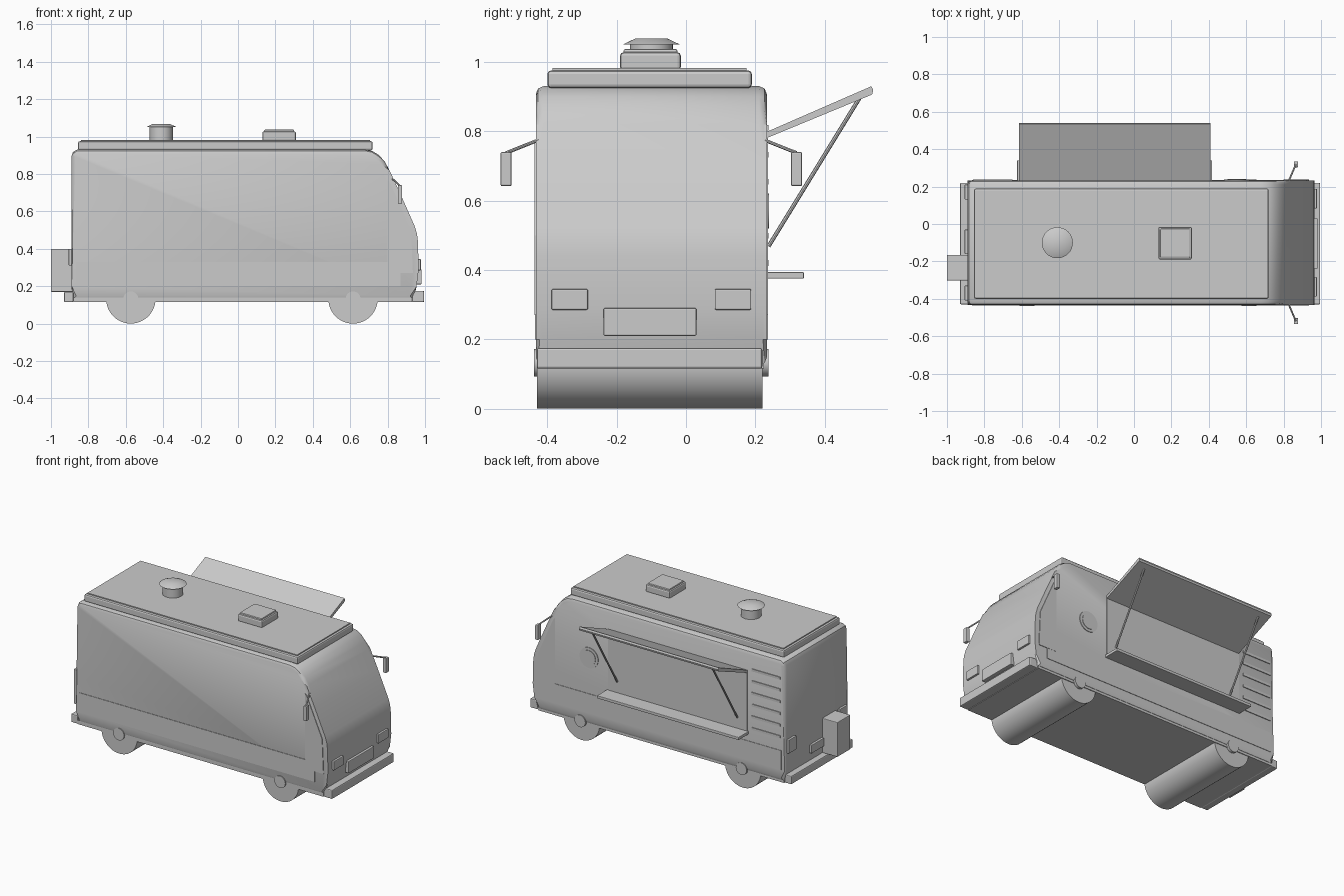
import bpy, bmesh, math
from mathutils import Vector

if "Cube" in bpy.data.objects:
    bpy.data.objects.remove(bpy.data.objects["Cube"])

YC = -0.10  # centre line of the truck body
grey = bpy.data.materials.new("light_grey")
grey.diffuse_color = (0.6, 0.6, 0.6, 1)
grey.use_nodes = True
grey.node_tree.nodes["Principled BSDF"].inputs["Base Color"].default_value = grey.diffuse_color


def finish(bm, name, bevel=0, segs=2, smooth=False):
    bmesh.ops.recalc_face_normals(bm, faces=bm.faces)
    me = bpy.data.meshes.new(name)
    bm.to_mesh(me)
    bm.free()
    me.materials.append(grey)
    ob = bpy.data.objects.new(name, me)
    bpy.context.collection.objects.link(ob)
    if bevel:
        m = ob.modifiers.new("bevel", 'BEVEL')
        m.width, m.segments = bevel, segs
    if smooth:
        bpy.ops.object.select_all(action='DESELECT')
        ob.select_set(True)
        bpy.context.view_layer.objects.active = ob
        bpy.ops.object.shade_smooth_by_angle(angle=math.radians(30))
    return ob


def box(name, x, y, z, bevel=0):
    bm = bmesh.new()
    bmesh.ops.create_cube(bm, size=1)
    for v in bm.verts:
        v.co = [r[0] + (c + 0.5) * (r[1] - r[0]) for c, r in zip(v.co, (x, y, z))]
    return finish(bm, name, bevel)


def prism(name, pts, lo, hi, axis='y', cap_bevel=0, smooth=False):
    """Extrude a 2D outline along y (outline in x,z) or x (outline in y,z)."""
    bm = bmesh.new()
    at = lambda a, b, d: (a, d, b) if axis == 'y' else (d, a, b)
    rings = [[bm.verts.new(at(a, b, d)) for a, b in pts] for d in (lo, hi)]
    caps = [bm.faces.new(r) for r in rings]
    n = len(pts)
    for i in range(n):
        j = (i + 1) % n
        bm.faces.new((rings[0][i], rings[0][j], rings[1][j], rings[1][i]))
    if cap_bevel:
        edges = list({e for f in caps for e in f.edges})
        bmesh.ops.bevel(bm, geom=edges, offset=cap_bevel, segments=2,
                        profile=0.5, affect='EDGES')
    return finish(bm, name, smooth=smooth)


def rod(name, a, b, r, r2=None, n=32):
    """Cylinder or cone from a to b."""
    a, b = Vector(a), Vector(b)
    bm = bmesh.new()
    bmesh.ops.create_cone(bm, cap_ends=True, segments=n, radius1=r,
                          radius2=r if r2 is None else r2, depth=(b - a).length)
    q = Vector((0, 0, 1)).rotation_difference(b - a)
    for v in bm.verts:
        v.co = q @ v.co + (a + b) / 2
    return finish(bm, name, smooth=True)


# body shell with rounded side edges
body = [(-0.885, 0.125), (-0.89, 0.20), (-0.89, 0.895), (-0.882, 0.918), (-0.86, 0.93),
        (0.68, 0.93), (0.72, 0.922), (0.755, 0.90), (0.785, 0.865), (0.81, 0.82),
        (0.87, 0.69), (0.945, 0.52), (0.957, 0.48), (0.962, 0.44), (0.966, 0.29),
        (0.955, 0.20), (0.938, 0.125)]
prism("body", body, YC - 0.333, YC + 0.333, cap_bevel=0.022, smooth=True)
box("chassis", (-0.88, 0.93), (-0.43, 0.225), (0.115, 0.14))

# roof, hatch and chimney
box("roof_cap", (-0.855, 0.72), (-0.40, 0.19), (0.925, 0.975), 0.01)
box("roof_panel", (-0.84, 0.705), (-0.385, 0.175), (0.97, 0.982))
box("hatch_base", (0.13, 0.31), (-0.19, -0.015), (0.975, 1.028), 0.01)
box("hatch_lid", (0.14, 0.30), (-0.18, -0.025), (1.02, 1.037), 0.005)
rod("chimney", (-0.41, YC, 0.975), (-0.41, YC, 1.052), 0.062)
rod("chimney_cap", (-0.41, YC, 1.05), (-0.41, YC, 1.068), 0.083, 0.045)

# wheels run the full width, with hub caps
for end, x in (("rear", -0.573), ("front", 0.615)):
    rod(end + "_wheels", (x, -0.43, 0.132), (x, 0.22, 0.132), 0.132, n=48)
    rod(end + "_hubs", (x, -0.438, 0.132), (x, 0.238, 0.132), 0.04)

# bumpers, lights, grille, number plate and generator box
box("front_bumper", (0.93, 0.995), (-0.43, 0.22), (0.115, 0.175), 0.006)
box("rear_bumper", (-0.93, -0.88), (-0.43, 0.22), (0.115, 0.17), 0.006)
box("grille", (0.945, 0.982), (-0.238, 0.03), (0.21, 0.29), 0.004)
box("rear_plate", (-0.905, -0.885), (-0.16, -0.03), (0.22, 0.275), 0.003)
box("generator_box", (-1.0, -0.885), (-0.302, -0.165), (0.17, 0.40), 0.004)
for side, s in (("right", -1), ("left", 1)):
    def span(a, b):
        return tuple(sorted((YC + s * a, YC + s * b)))
    box(side + "_headlight", (0.95, 0.978), span(0.183, 0.288), (0.285, 0.345), 0.004)
    box(side + "_tail_light", (-0.905, -0.885), span(0.23, 0.31), (0.31, 0.40), 0.003)
    # side stripe and cab door panel
    box(side + "_stripe", (-0.865, 0.87), span(0.33, 0.336), (0.20, 0.33))
    door = [(0.80, 0.27), (0.80, 0.77), (0.815, 0.75), (0.925, 0.50), (0.935, 0.27)]
    prism(side + "_cab_panel", door, *span(0.33, 0.337))
    # mirror on an arm
    box(side + "_mirror", (0.855, 0.878), span(0.403, 0.435), (0.642, 0.74), 0.004)
    rod(side + "_mirror_arm", (0.825, YC + s * 0.325, 0.775),
        (0.865, YC + s * 0.418, 0.738), 0.005, n=8)

# serving window, shelf and awning on the left side
box("serving_window", (-0.615, 0.41), (0.225, 0.237), (0.39, 0.785))
box("shelf", (-0.625, 0.418), (0.225, 0.34), (0.375, 0.394), 0.003)
awning = [(0.232, 0.78), (0.232, 0.798), (0.535, 0.93), (0.54, 0.918), (0.537, 0.906)]
prism("awning", awning, -0.615, 0.41, axis='x')
for name, x in (("rear_strut", -0.545), ("front_strut", 0.34)):
    rod(name, (x, 0.238, 0.468), (x, 0.50, 0.895), 0.006, n=8)

# round window and air louvres
rod("round_window_rim", (0.55, 0.225, 0.57), (0.55, 0.237, 0.57), 0.068)
rod("round_window_glass", (0.55, 0.225, 0.57), (0.55, 0.24, 0.57), 0.05)
for i in range(6):
    z = 0.42 + 0.078 * i
    box("louvre_%d" % (i + 1), (-0.86, -0.65), (0.225, 0.238), (z - 0.008, z + 0.008))
